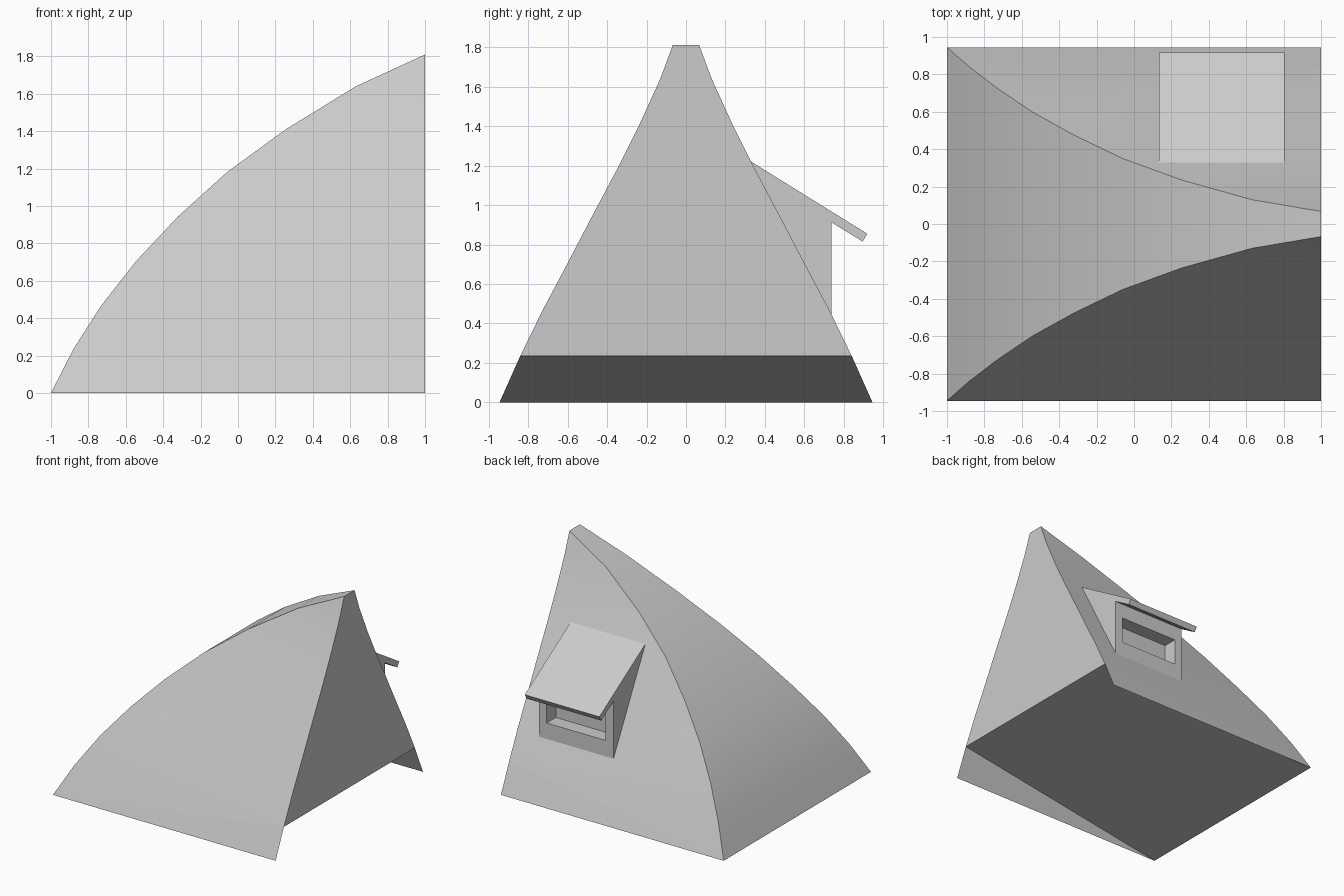
import bpy, bmesh, math

if "Cube" in bpy.data.objects:
    bpy.data.objects.remove(bpy.data.objects["Cube"])

# Curved front edge of the shell: x start, half width, height
LEVELS = [(-1, .945, 0), (-.88, .84, .235), (-.73, .725, .47), (-.545, .6, .705),
          (-.32, .475, .945), (-.06, .35, 1.18), (.255, .235, 1.41),
          (.63, .13, 1.64), (1, .067, 1.81)]


def make_object(name, verts, faces):
    mesh = bpy.data.meshes.new(name)
    mesh.from_pydata(verts, [], faces)
    bm = bmesh.new()
    bm.from_mesh(mesh)
    bmesh.ops.remove_doubles(bm, verts=bm.verts, dist=1e-5)
    bmesh.ops.recalc_face_normals(bm, faces=bm.faces)
    bm.to_mesh(mesh)
    bm.free()
    obj = bpy.data.objects.new(name, mesh)
    bpy.context.collection.objects.link(obj)
    return obj


def prism(name, profile, x0, x1):
    """Extrude a (y, z) profile along x."""
    n = len(profile)
    verts = [(x, y, z) for x in (x0, x1) for y, z in profile]
    faces = [list(range(n)), list(range(n, 2 * n))]
    faces += [[i, (i + 1) % n, n + (i + 1) % n, n + i] for i in range(n)]
    return make_object(name, verts, faces)


def boolean(obj, other, operation):
    mod = obj.modifiers.new(operation.title(), 'BOOLEAN')
    mod.operation = operation
    mod.solver = 'EXACT'
    mod.object = other
    bpy.context.view_layer.objects.active = obj
    bpy.ops.object.modifier_apply(modifier=mod.name)
    bpy.data.objects.remove(other)


# Closed shell: four corners per level (front-left, back-left, back-right, front-right)
verts, faces = [], []
for i, (x, y, z) in enumerate(LEVELS):
    if i == 0:                                   # sloped floor meets the ground on the left
        verts += [(x, -y, z), (x, y, z)]
    else:
        verts += [(x, -y, z), (x, y, z), (1, y, z), (1, -y, z)]
faces += [(0, 1, 3, 2), (0, 1, 4, 5), (1, 3, 4), (0, 5, 2)]
for i in range(1, len(LEVELS) - 2):
    a = 4 * i - 2
    faces += [(a + k, a + (k + 1) % 4, a + 4 + (k + 1) % 4, a + 4 + k) for k in range(4)]
# Peak, where the side walls close to triangles
a = 4 * (len(LEVELS) - 2) - 2
faces += [(a, a + 1, a + 5, a + 4), (a + 1, a + 2, a + 5),
          (a + 2, a + 3, a + 4, a + 5), (a + 3, a, a + 4)]
shell = make_object("roof_shell", verts, faces)

# Dormer with overhanging roof, joined into the back slope
dormer = prism("dormer", [(.3, 1.2), (.33, 1.22), (.918, .855), (.895, .815), (.737, .912),
                          (.737, .4), (.3, .4)], .135, .805)
boolean(shell, dormer, 'UNION')

# Window recess
window = prism("window_cutter", [(.62, .575), (.8, .575), (.8, .79), (.62, .79)], .205, .735)
boolean(shell, window, 'DIFFERENCE')

# Thin wall skirts hanging below the sloped floor
y0, y1, z1 = LEVELS[0][1], LEVELS[1][1], LEVELS[1][2]
for side, name in ((-1, "front_skirt"), (1, "back_skirt")):
    make_object(name, [(-1, side * y0, 0), (1, side * y0, 0), (1, side * y1, z1)],
                [(0, 1, 2) if side < 0 else (0, 2, 1)])

bpy.ops.object.select_all(action='DESELECT')
shell.select_set(True)
bpy.context.view_layer.objects.active = shell
bpy.ops.object.shade_smooth_by_angle(angle=math.radians(25))
